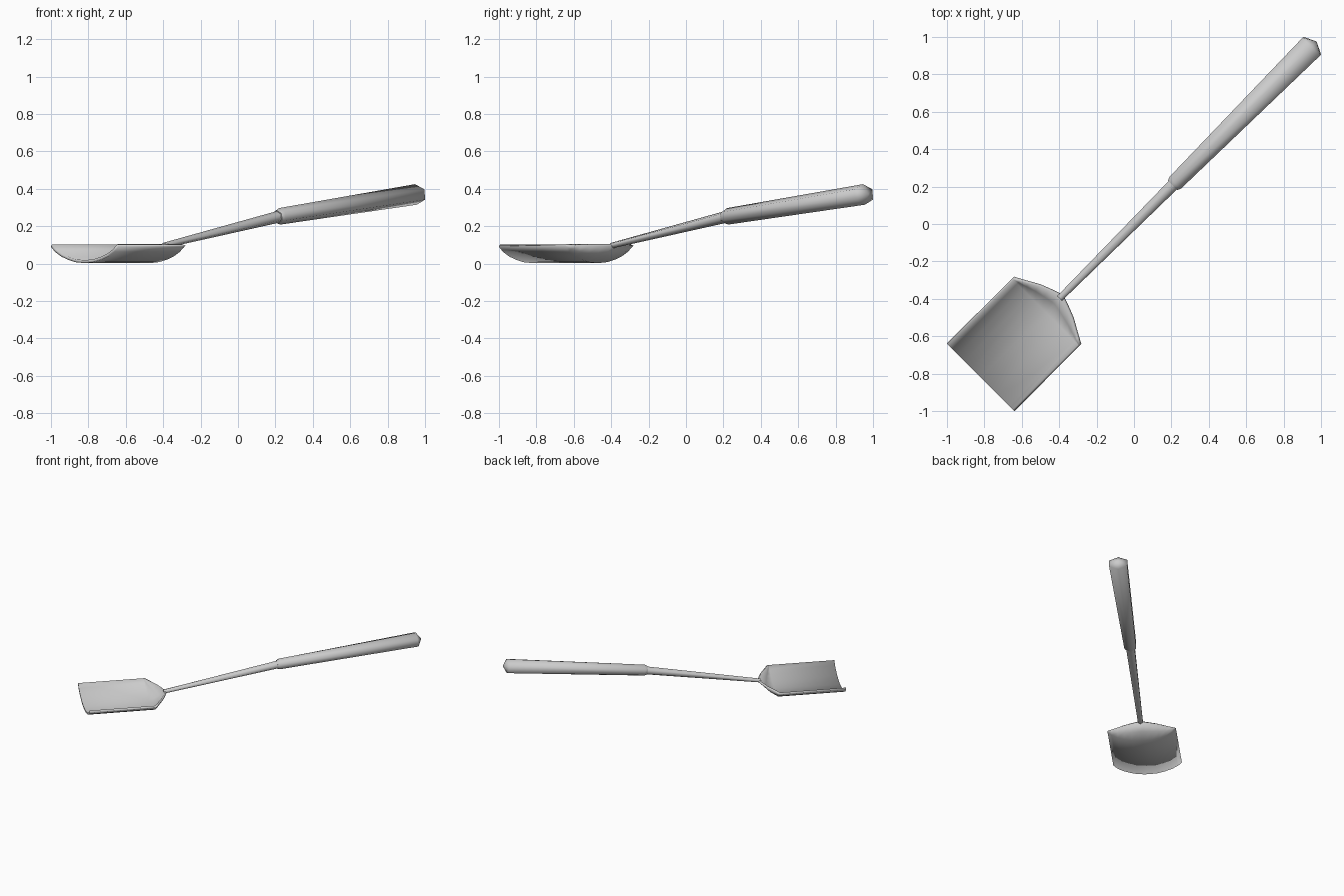
import bpy, bmesh, math
from mathutils import Matrix

if "Cube" in bpy.data.objects:
    bpy.data.objects.remove(bpy.data.objects["Cube"])

# Parts are laid out along local X (blade -> grip end), then turned 45 degrees
TURN = Matrix.Rotation(math.radians(45), 4, 'Z')


def finish(name, bm, angle):
    bmesh.ops.recalc_face_normals(bm, faces=bm.faces)
    bm.transform(TURN)
    me = bpy.data.meshes.new(name)
    bm.to_mesh(me)
    bm.free()
    ob = bpy.data.objects.new(name, me)
    bpy.context.collection.objects.link(ob)
    bpy.ops.object.select_all(action='DESELECT')
    bpy.context.view_layer.objects.active = ob
    ob.select_set(True)
    bpy.ops.object.shade_smooth_by_angle(angle=math.radians(angle))
    return ob


def hex_rod(name, rings, tilt, tip=None):
    """Six-sided rod; each ring is (x, z, half width, half height)."""
    bm = bmesh.new()
    loops = []
    for x, z, w, h in rings:
        loop = []
        for i in range(6):
            a = math.radians(90 + 60 * i)
            dz = h * math.sin(a)
            y = w * math.cos(a) / math.cos(math.radians(30))
            loop.append(bm.verts.new((x - tilt * dz, y, z + dz)))
        loops.append(loop)
    for a, b in zip(loops, loops[1:]):
        for i in range(6):
            j = (i + 1) % 6
            bm.faces.new((a[i], a[j], b[j], b[i]))
    bm.faces.new(loops[0])
    if tip:
        t = bm.verts.new(tip)
        for i in range(6):
            bm.faces.new((loops[-1][i], loops[-1][(i + 1) % 6], t))
    else:
        bm.faces.new(loops[-1])
    return finish(name, bm, 65)


# Grip, with a small chamfer at the front and a pointed cap
hex_rod("grip", [(0.295, 0.25, 0.036, 0.036), (0.315, 0.253, 0.044, 0.044),
                 (1.345, 0.37, 0.067, 0.055)], 0.11, tip=(1.38, 0, 0.373))

# Tapered shaft
hex_rod("shaft", [(-0.56, 0.097, 0.018, 0.015), (0.33, 0.255, 0.032, 0.032)], 0.17)

# Blade: dished section (half profile: y, z, rear rim x), mirrored across y = 0
half = [(0.0, 0.012, -0.545), (0.018, 0.012, -0.547), (0.07, 0.016, -0.566),
        (0.125, 0.029, -0.588), (0.175, 0.046, -0.617),
        (0.22, 0.070, -0.642), (0.25, 0.097, -0.658)]
section = [(-y, z, x) for y, z, x in reversed(half[1:])] + half
bm = bmesh.new()
grid = []
for y, z, rim in section:
    back = -0.665
    grid.append([bm.verts.new(p) for p in (
        (-1.16, y, z), (back, y, z),
        (back + (rim - back) * 0.55, y, z + (0.1 - z) * 0.42),
        (rim, y, 0.1))])
for a, b in zip(grid, grid[1:]):
    for i in range(3):
        bm.faces.new((a[i], a[i + 1], b[i + 1], b[i]))
blade = finish("blade", bm, 60)
solid = blade.modifiers.new("thickness", 'SOLIDIFY')
solid.thickness = 0.016
solid.offset = 0
